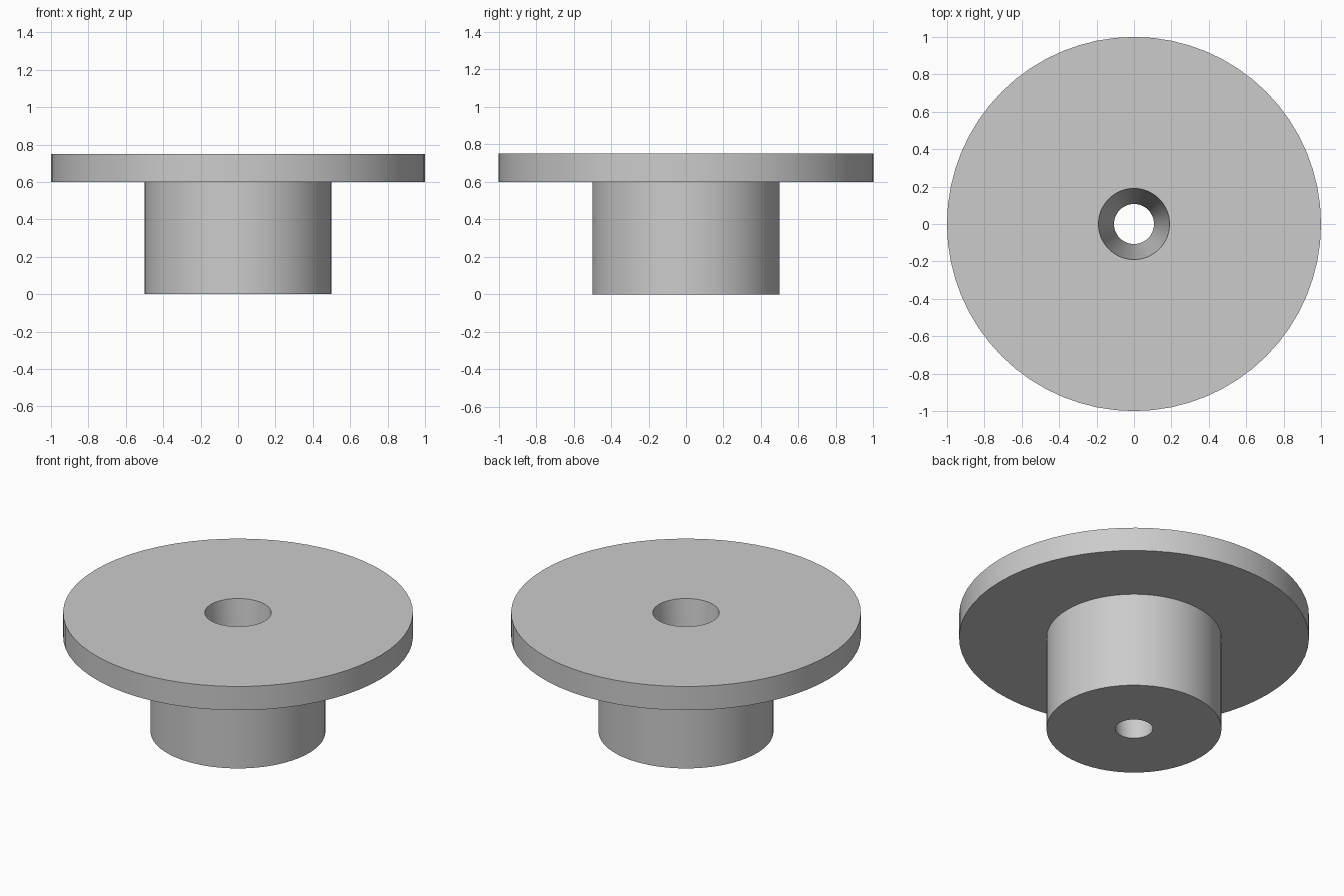
import bpy
import bmesh
from math import tau, radians

cube = bpy.data.objects.get("Cube")
if cube:
    bpy.data.objects.remove(cube)

SEGMENTS = 64

# Plain grey finish
grey = bpy.data.materials.new("plain_grey")
grey.use_nodes = True
colour = (0.6, 0.6, 0.6, 1.0)
grey.diffuse_color = colour
grey.node_tree.nodes["Principled BSDF"].inputs["Base Color"].default_value = colour


def lathe(name, profile, material):
    """Revolve a closed (radius, height) profile around the z axis."""
    bm = bmesh.new()
    verts = [bm.verts.new((r, 0, z)) for r, z in profile]
    edges = [bm.edges.new((v, verts[i - 1])) for i, v in enumerate(verts)]
    bmesh.ops.spin(bm, geom=verts + edges, cent=(0, 0, 0), axis=(0, 0, 1),
                   angle=tau, steps=SEGMENTS, use_merge=True)
    bmesh.ops.remove_doubles(bm, verts=bm.verts, dist=0.0001)
    bmesh.ops.recalc_face_normals(bm, faces=bm.faces)
    mesh = bpy.data.meshes.new(name)
    bm.to_mesh(mesh)
    bm.free()
    mesh.materials.append(material)
    obj = bpy.data.objects.new(name, mesh)
    bpy.context.collection.objects.link(obj)
    bpy.ops.object.select_all(action='DESELECT')
    obj.select_set(True)
    bpy.context.view_layer.objects.active = obj
    bpy.ops.object.shade_smooth_by_angle(angle=radians(30))
    return obj


# Hub and wide flange in one turned piece, with a tapered bore through it
bore_bottom, bore_top = 0.107, 0.19
hub_radius, flange_radius = 0.5, 1.0
flange_base, top = 0.6, 0.75

lathe("flanged_hub", [
    (bore_bottom, 0),
    (hub_radius, 0),
    (hub_radius, flange_base),
    (flange_radius, flange_base),
    (flange_radius, top),
    (bore_top, top),
], grey)
